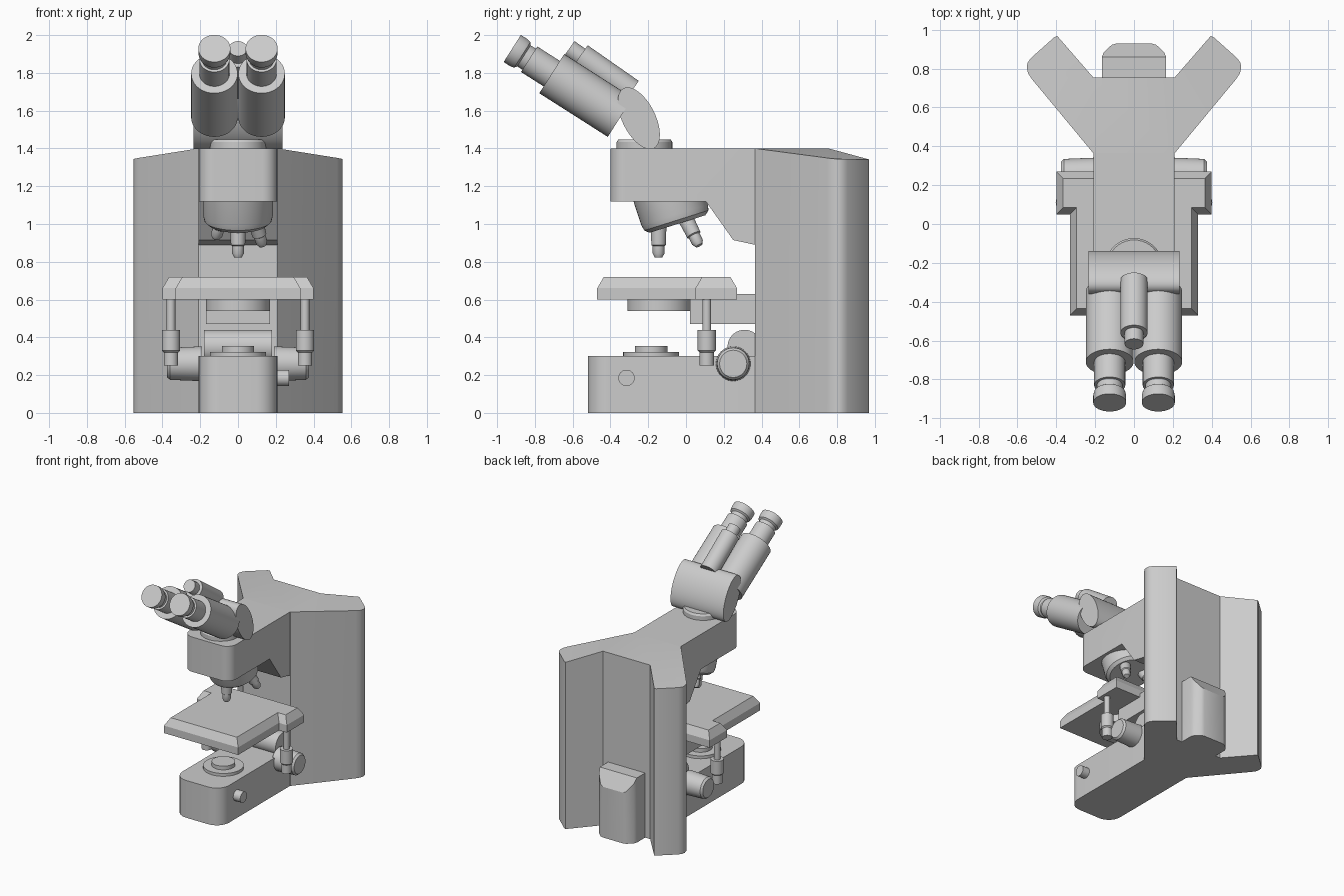
import bpy, bmesh, math
from mathutils import Vector

if "Cube" in bpy.data.objects:
    bpy.data.objects.remove(bpy.data.objects["Cube"])


def finish(bm, name, smooth=True):
    bmesh.ops.recalc_face_normals(bm, faces=bm.faces)
    me = bpy.data.meshes.new(name)
    bm.to_mesh(me)
    bm.free()
    ob = bpy.data.objects.new(name, me)
    bpy.context.collection.objects.link(ob)
    if smooth:
        bpy.ops.object.select_all(action='DESELECT')
        ob.select_set(True)
        bpy.context.view_layer.objects.active = ob
        bpy.ops.object.shade_smooth_by_angle(angle=math.radians(30))
    return ob


def extrude(bm, pts, vec):
    """Closed prism from a 3D outline."""
    face = bm.faces.new([bm.verts.new(p) for p in pts])
    new = bmesh.ops.extrude_face_region(bm, geom=[face], use_keep_orig=True)
    verts = [v for v in new['geom'] if isinstance(v, bmesh.types.BMVert)]
    bmesh.ops.translate(bm, verts=verts, vec=vec)
    return verts


def side_block(name, profile, half_w, round_y=None, radius=0.08):
    """(y, z) profile extruded across x; vertical edges in front of round_y are rounded."""
    bm = bmesh.new()
    extrude(bm, [(-half_w, y, z) for y, z in profile], (2 * half_w, 0, 0))
    if round_y is not None:
        edges = [e for e in bm.edges if all(v.co.y < round_y for v in e.verts)
                 and abs(e.verts[0].co.z - e.verts[1].co.z) > 0.1]
        bmesh.ops.bevel(bm, geom=edges, offset=radius, segments=8, profile=0.5,
                        affect='EDGES')
    return finish(bm, name)


def lathe(name, stations, origin, direction, segs=40):
    """Turned part: (distance, radius) stations along an axis."""
    d = Vector(direction).normalized()
    q = d.to_track_quat('Z', 'Y')
    bm = bmesh.new()
    rings = []
    for dist, r in stations:
        rings.append([bm.verts.new(Vector(origin) + q @ Vector(
            (r * math.cos(2 * math.pi * i / segs), r * math.sin(2 * math.pi * i / segs), dist)))
            for i in range(segs)])
    for a, b in zip(rings, rings[1:]):
        for i in range(segs):
            j = (i + 1) % segs
            bm.faces.new((a[i], a[j], b[j], b[i]))
    bm.faces.new(rings[0])
    bm.faces.new(rings[-1])
    return finish(bm, name)


UP = (0, 0, 1)

# Y-shaped column with wing tops sloping down to the tips
wing = [(0.21, 0.365, 1.40), (0.525, 0.745, 1.35), (0.545, 0.775, 1.346), (0.552, 0.805, 1.344),
        (0.548, 0.83, 1.343), (0.53, 0.855, 1.343), (0.41, 0.962, 1.342), (0.395, 0.968, 1.342),
        (0.21, 0.755, 1.40)]
bm = bmesh.new()
top_r = [bm.verts.new(p) for p in wing]
top_l = [bm.verts.new((-x, y, z)) for x, y, z in wing]
loop = top_r + top_l[::-1]
low = [bm.verts.new((v.co.x, v.co.y, 0)) for v in loop]
for i in range(len(loop)):
    j = (i + 1) % len(loop)
    bm.faces.new((loop[i], loop[j], low[j], low[i]))
for f in (top_r, top_l, [top_r[0], top_r[-1], top_l[-1], top_l[0]], low):
    bm.faces.new(f)
finish(bm, "column")

# Base foot, overhanging arm, stage bracket
side_block("base", [(-0.52, 0), (0.365, 0), (0.365, 0.30), (-0.52, 0.30)], 0.208, -0.4, 0.11)
side_block("arm", [(-0.40, 1.12), (0.105, 1.12), (0.25, 0.915), (0.365, 0.89),
                   (0.365, 1.40), (-0.40, 1.40)], 0.208, -0.3, 0.08)
side_block("stage_bracket", [(0.02, 0.47), (0.40, 0.47), (0.40, 0.63), (0.02, 0.63)], 0.17)

# Rear power box with cut corners and sloping top
bm = bmesh.new()
plan = [(-0.165, 0.74), (0.165, 0.74), (0.165, 0.86), (0.155, 0.885), (0.115, 0.922), (0.09, 0.93)]
plan += [(-x, y) for x, y in plan[:1:-1]]
top = extrude(bm, [(x, y, 0) for x, y in plan], (0, 0, 0.52))
for v in top:
    v.co.z -= max(0, v.co.y - 0.86) * 1.6
# split the top at the start of the slope
bmesh.ops.connect_verts(bm, verts=[v for v in top if abs(v.co.y - 0.86) < 1e-4])
finish(bm, "rear_box")

# Stage plate with chamfered top: each level insets the outline
bm = bmesh.new()


def stage_outline(inset, z):
    a, b, k = 0.33 - inset, 0.40 - inset, inset
    half = [(a, -0.47 + k), (a, 0.05 + k), (b, 0.05 + k), (b, 0.27 - k)]
    return [bm.verts.new((x, y, z)) for x, y in half + [(-x, y) for x, y in half[::-1]]]


levels = [stage_outline(0, 0.60), stage_outline(0, 0.66), stage_outline(0.035, 0.72)]
for a, b in zip(levels, levels[1:]):
    for i in range(8):
        j = (i + 1) % 8
        bm.faces.new((a[i], a[j], b[j], b[i]))
bm.faces.new(levels[0])
bm.faces.new(levels[-1])
finish(bm, "stage", smooth=False)

# Condenser, lamp window, and round focus housing
lathe("condenser", [(0, 0.17), (0.07, 0.17)], (0, -0.14, 0.54), UP)
lathe("lamp_window", [(0, 0.148), (0.025, 0.148), (0.025, 0.086), (0.055, 0.086)],
      (0, -0.185, 0.298), UP)
lathe("focus_housing", [(0, 0.09), (0.36, 0.09)], (-0.18, 0.31, 0.35), (1, 0, 0))
lathe("side_button", [(0, 0.043), (0.07, 0.043)], (0.2, -0.315, 0.185), (1, 0, 0))

# Focus knobs and hanging stage controls on both sides
for side, s in (("left", -1), ("right", 1)):
    lathe(side + "_focus_knob", [(0, 0.092), (0.17, 0.085), (0.185, 0.072)],
          (s * 0.19, 0.25, 0.26), (s, 0, 0))
    lathe(side + "_stage_control",
          [(0, 0.038), (0.07, 0.038), (0.08, 0.048), (0.19, 0.048), (0.19, 0.023), (0.36, 0.023)],
          (s * 0.355, 0.11, 0.25), UP)

# Tilted revolving nosepiece
axis = Vector((0, 0.3, -0.954)).normalized()
back = Vector((0, 0.954, 0.3)).normalized()
centre = Vector((0, -0.045, 1.0))
lathe("nosepiece", [(-0.25, 0.187), (-0.05, 0.185), (-0.02, 0.178), (0, 0.155)], centre, axis, 48)

# Three objectives fanned around the nosepiece
for name, ang, length in (("front", 180, 0.145), ("right", 60, 0.15), ("left", -60, 0.105)):
    a = math.radians(ang)
    out = back * math.cos(a) + Vector((1, 0, 0)) * math.sin(a)
    d = axis * math.cos(0.305) + out * math.sin(0.305)
    lathe(name + "_objective",
          [(-0.03, 0.042), (length - 0.065, 0.038), (length - 0.06, 0.031), (length - 0.02, 0.031),
           (length, 0.02)], centre + out * 0.105, d, 28)

# Head mount and oval hinge block
lathe("head_mount", [(0, 0.148), (0.035, 0.148), (0.05, 0.138)], (0, -0.22, 1.398), UP)
long_ax, short_ax = Vector((0, 0.45, -0.893)), Vector((0, 0.893, 0.45))
bm = bmesh.new()
extrude(bm, [Vector((-0.235, -0.25, 1.56)) + long_ax * 0.178 * math.cos(t) + short_ax * 0.087 * math.sin(t)
             for t in (2 * math.pi * i / 48 for i in range(48))], (0.47, 0, 0))
finish(bm, "head_hinge")

# Eyepiece barrels
tilt = math.radians(32.5)
view = Vector((0, -math.cos(tilt), math.sin(tilt)))
for side, s in (("left", -1), ("right", 1)):
    lathe(side + "_eyepiece",
          [(0, 0.123), (0.43, 0.123), (0.43, 0.08), (0.572, 0.08), (0.572, 0.066), (0.605, 0.066),
           (0.615, 0.08), (0.635, 0.085), (0.678, 0.085)],
          (s * 0.125, -0.348, 1.565), view)

# Central tube between the barrels
lathe("centre_tube", [(0, 0.07), (0.33, 0.07), (0.33, 0.048), (0.4, 0.048)],
      (0, -0.29, 1.70), (0, -0.82, 0.572))
